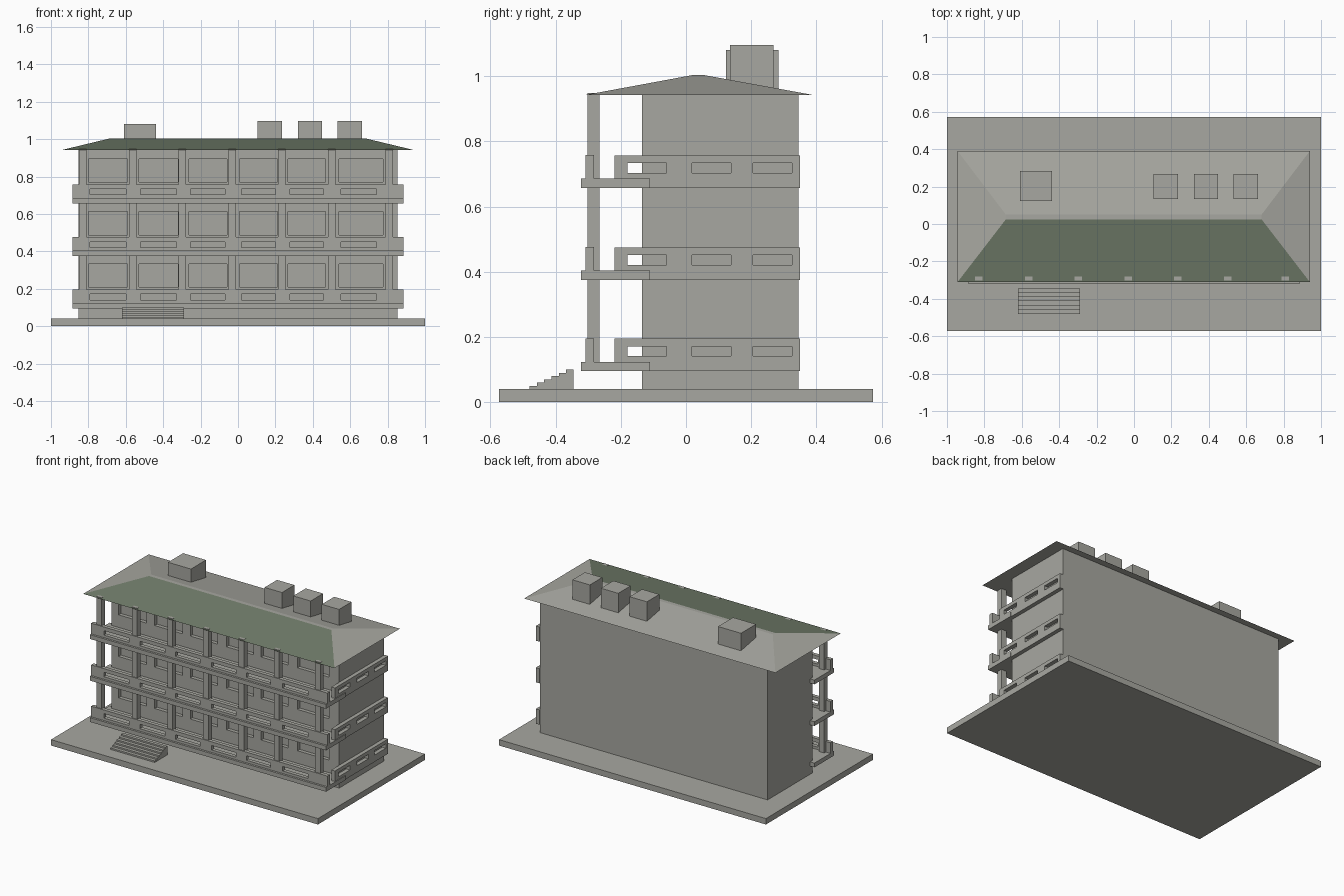
import bpy, bmesh

if "Cube" in bpy.data.objects:
    bpy.data.objects.remove(bpy.data.objects["Cube"])

def material(name, rgb):
    m = bpy.data.materials.new(name)
    m.diffuse_color = (*rgb, 1)
    m.use_nodes = True
    m.node_tree.nodes["Principled BSDF"].inputs["Base Color"].default_value = m.diffuse_color
    return m

GREY = material("concrete grey", (0.39, 0.39, 0.355))
GREEN = material("roof green", (0.165, 0.205, 0.145))

def boxes(name, items):
    """One object from boxes given as (x0, x1, y0, y1, z0, z1)."""
    bm = bmesh.new()
    for x0, x1, y0, y1, z0, z1 in items:
        vs = bmesh.ops.create_cube(bm, size=1)["verts"]
        for v in vs:
            v.co = (x1 if v.co.x > 0 else x0,
                    y1 if v.co.y > 0 else y0,
                    z1 if v.co.z > 0 else z0)
    me = bpy.data.meshes.new(name)
    bm.to_mesh(me)
    bm.free()
    ob = bpy.data.objects.new(name, me)
    bpy.context.collection.objects.link(ob)
    me.materials.append(GREY)
    return ob

def cut(ob, items):
    """Cut box-shaped openings and drop the cutter."""
    cutter = boxes("cutter", items)
    cutter.hide_render = True
    mod = ob.modifiers.new("openings", "BOOLEAN")
    mod.object = cutter
    mod.operation = "DIFFERENCE"
    mod.solver = "EXACT"
    bpy.context.view_layer.objects.active = ob
    bpy.ops.object.modifier_apply(modifier=mod.name)
    bpy.data.objects.remove(cutter)

FLOORS = (0.095, 0.375, 0.657)
COLUMNS = (-0.83, -0.564, -0.298, -0.03, 0.235, 0.50, 0.808)
BAYS = ((-0.80, -0.59), (-0.53, -0.32), (-0.263, -0.06),
        (0.008, 0.21), (0.268, 0.468), (0.54, 0.775))

# Ground plinth
boxes("plinth", [(-1, 1, -0.573, 0.573, 0, 0.04)])

# Building block with recessed windows on the front
block = boxes("main_block", [(-0.853, 0.853, -0.135, 0.345, 0.04, 0.943)])
cut(block, [(a, b, -0.2, -0.11, z + 0.114, z + 0.238)
            for z in FLOORS for a, b in BAYS])

# Balconies: floor slab, slotted front parapet, slotted side band
for i, z in enumerate(FLOORS, 1):
    boxes(f"balcony_slab_{i}", [(-0.885, 0.885, -0.322, -0.11, z, z + 0.029)])
    parapet = boxes(f"front_parapet_{i}",
                    [(-0.885, 0.885, -0.308, -0.282, z + 0.028, z + 0.101)])
    cut(parapet, [(a + 0.01, min(b - 0.01, a + 0.2), -0.4, -0.2, z + 0.046, z + 0.076)
                  for a, b in BAYS])
    band = boxes(f"side_band_{i}", [(0.853, 0.88, -0.22, 0.35, z, z + 0.1)])
    cut(band, [(0.8, 0.95, y, y + 0.12, z + 0.046, z + 0.076)
               for y in (-0.18, 0.018, 0.205)])

# Front columns
boxes("front_columns", [(x - 0.02, x + 0.02, -0.302, -0.265, 0.1, 0.9475)
                        for x in COLUMNS])

# Entrance steps
boxes("entrance_steps", [(-0.62, -0.288, -0.48 + 0.0225 * i, -0.345,
                          0.04 + 0.01 * i, 0.05 + 0.01 * i) for i in range(6)])

# Hipped roof with a narrow flat ridge; front slope is green
bm = bmesh.new()
eave = [bm.verts.new((x, y, 0.942)) for x, y in
        ((-0.943, -0.31), (0.94, -0.31), (0.94, 0.39), (-0.943, 0.39))]
ridge = [bm.verts.new((x, y, 1.004)) for x, y in
         ((-0.685, 0.025), (0.682, 0.025), (0.682, 0.05), (-0.685, 0.05))]
for i in range(4):
    j = (i + 1) % 4
    f = bm.faces.new((eave[i], eave[j], ridge[j], ridge[i]))
    f.material_index = 1 if i == 0 else 0
bm.faces.new(ridge)
bm.faces.new(eave[::-1])
me = bpy.data.meshes.new("roof")
bm.to_mesh(me)
bm.free()
me.materials.append(GREY)
me.materials.append(GREEN)
bpy.context.collection.objects.link(bpy.data.objects.new("roof", me))

# Rooftop housings on the rear slope
boxes("wide_roof_box", [(-0.61, -0.438, 0.122, 0.283, 0.945, 1.08)])
boxes("tall_roof_boxes", [(x, x + 0.13, 0.135, 0.268, 0.945, 1.096)
                          for x in (0.105, 0.32, 0.533)])
